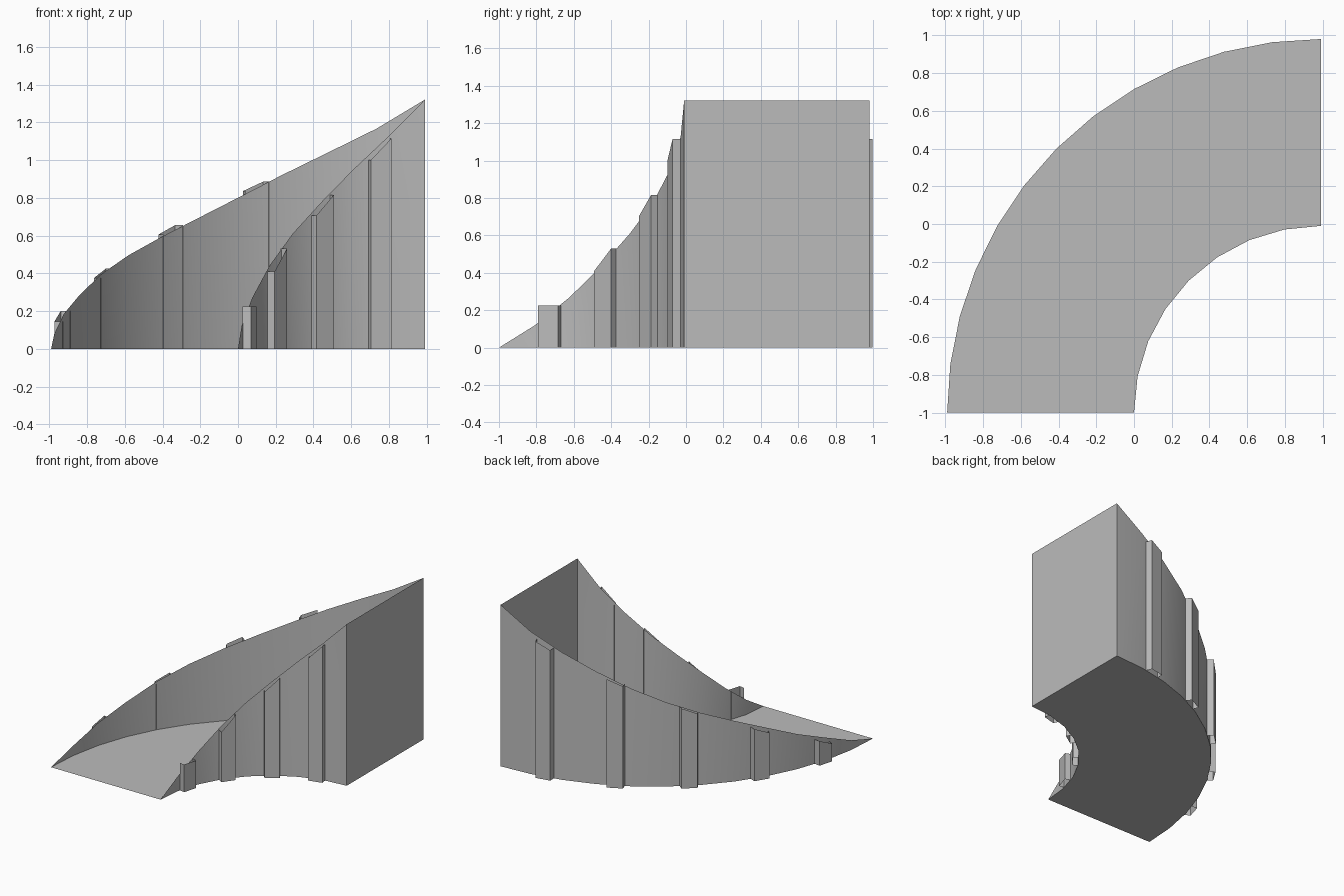
import bpy, bmesh
from math import cos, sin, radians

cube = bpy.data.objects.get("Cube")
if cube:
    bpy.data.objects.remove(cube, do_unlink=True)

grey = bpy.data.materials.new("plain_grey")
grey.use_nodes = True
grey.diffuse_color = (0.5, 0.5, 0.5, 1)
grey.node_tree.nodes["Principled BSDF"].inputs["Base Color"].default_value = (0.5, 0.5, 0.5, 1)

R_OUT, R_IN, TOP = 1.98, 0.99, 1.32


def polar(r, deg, z=0.0):
    """Point on the bend, swept from the low front end to the tall end."""
    a = radians(deg)
    return (0.99 - r * cos(a), -1.0 + r * sin(a), z)


def make_object(name, faces):
    bm = bmesh.new()
    for face in faces:
        bm.faces.new([bm.verts.new(p) for p in face])
    bmesh.ops.remove_doubles(bm, verts=bm.verts, dist=1e-5)
    mesh = bpy.data.meshes.new(name)
    bm.to_mesh(mesh)
    bm.free()
    obj = bpy.data.objects.new(name, mesh)
    bpy.context.collection.objects.link(obj)
    mesh.materials.append(grey)
    bpy.ops.object.select_all(action='DESELECT')
    obj.select_set(True)
    bpy.context.view_layer.objects.active = obj
    bpy.ops.object.shade_smooth_by_angle(angle=radians(25))
    return obj


def curtain(name, path, flip):
    """Vertical sheet from the ground up to a path of (radius, angle, height)."""
    faces = []
    for (r0, a0, z0), (r1, a1, z1) in zip(path, path[1:]):
        quad = [polar(r0, a0), polar(r1, a1), polar(r1, a1, z1)]
        if z0 > 0:
            quad.append(polar(r0, a0, z0))
        faces.append(quad[::-1] if flip else quad)
    return make_object(name, faces)


# Curved side walls, rising along the bend
outer_heights = [0, .08, .185, .285, .395, .495, .59, .69, .80, .92, 1.04, 1.165, TOP]
inner_heights = [0, .12, .27, .44, .61, .775, .95, 1.125, TOP]
outer = [(R_OUT, 90 * i / 12, z) for i, z in enumerate(outer_heights)]
inner = [(R_IN, 90 * i / 8, z) for i, z in enumerate(inner_heights)]
curtain("outer_wall", outer, True)
curtain("inner_wall", inner, False)

# Floor and tall end wall
make_object("floor", [[polar(r, a) for r, a, _ in inner] +
                      [polar(r, a) for r, a, _ in reversed(outer)]])
make_object("end_wall", [[polar(R_IN, 90), polar(R_OUT, 90),
                          polar(R_OUT, 90, TOP), polar(R_IN, 90, TOP)]])


# Open-ended pilasters standing against the walls
def pilaster(name, r_wall, r_face, mid, half_wall, half_face, low, high, flip):
    curtain(name, [(r_wall, mid - half_wall, low), (r_face, mid - half_face, low),
                   (r_face, mid + half_face, high), (r_wall, mid + half_wall, high)], flip)


for i, (low, high) in enumerate([(.145, .2), (.375, .425), (.605, .655), (.835, .885), (1.065, 1.115)]):
    pilaster(f"outer_pilaster_{i + 1}", R_OUT - .005, 2.025, 16 + 15.75 * i, 2.0, 1.7, low, high, True)

for i, (low, high) in enumerate([(.225, .225), (.41, .53), (.705, .815), (1.0, 1.115)]):
    pilaster(f"inner_pilaster_{i + 1}", R_IN, .945, 16.1 + 19.9 * i, 3.5, 3.4, low, high, False)
